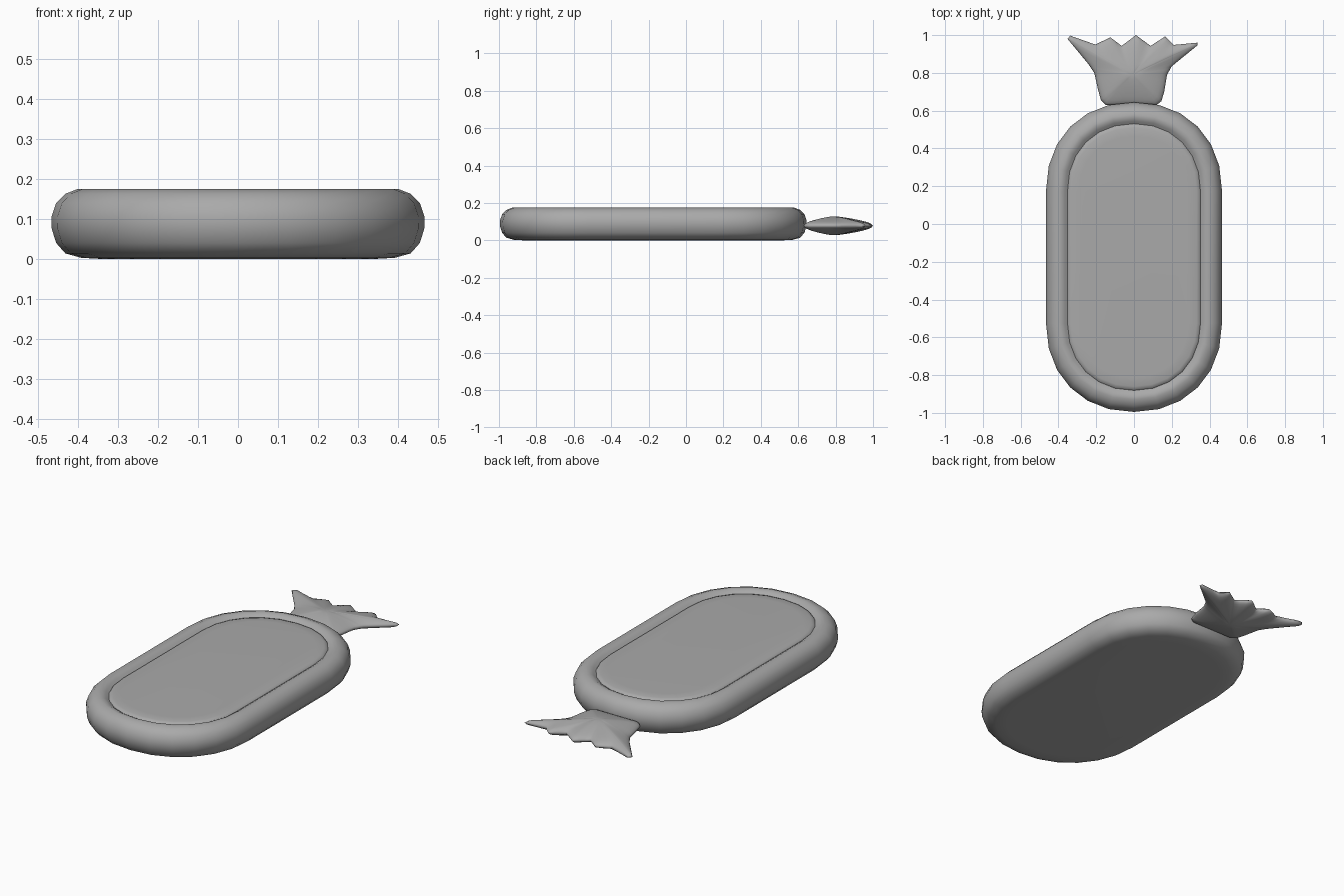
import bpy, bmesh, math
from mathutils import Vector
from mathutils.geometry import intersect_point_line

cube = bpy.data.objects.get("Cube")
if cube:
    bpy.data.objects.remove(cube)

grey = bpy.data.materials.new("soft grey")
grey.use_nodes = True
COLOUR = (0.4, 0.4, 0.4, 1)
grey.diffuse_color = COLOUR
grey.node_tree.nodes["Principled BSDF"].inputs["Base Color"].default_value = COLOUR


def finish(name, bm, angle):
    bmesh.ops.remove_doubles(bm, verts=bm.verts, dist=0.0001)
    bmesh.ops.recalc_face_normals(bm, faces=bm.faces)
    mesh = bpy.data.meshes.new(name)
    bm.to_mesh(mesh)
    bm.free()
    mesh.materials.append(grey)
    obj = bpy.data.objects.new(name, mesh)
    bpy.context.collection.objects.link(obj)
    bpy.ops.object.select_all(action='DESELECT')
    obj.select_set(True)
    bpy.context.view_layer.objects.active = obj
    bpy.ops.object.shade_smooth_by_angle(angle=math.radians(angle))
    return obj


def bridge(bm, a, b):
    n = len(a)
    for i in range(n):
        bm.faces.new((a[i], a[(i + 1) % n], b[(i + 1) % n], b[i]))


def stadium(inset, z, steps=6):
    """Long rounded outline: two softened half rounds joined by straight sides."""
    power = 2 / 2.15
    points = []
    for end, centre in ((1, 0.175), (-1, -0.525)):
        for i in range(2 * steps + 1):
            t = math.pi * i / (2 * steps)
            c, s = math.cos(t), math.sin(t)
            x = math.copysign(abs(c) ** power, c) * (0.466 - inset)
            y = abs(s) ** power * (0.47 - inset)
            points.append((end * x, centre + end * y, z))
    return points


# Inflated body: (inset, height) from the underside, round the rim, to the panel
profile = [(0.13, 0.0), (0.075, 0.003), (0.035, 0.014), (0.012, 0.04),
           (0.001, 0.075), (0.0, 0.105), (0.012, 0.14), (0.035, 0.163),
           (0.066, 0.175), (0.085, 0.174), (0.1, 0.166), (0.114, 0.156),
           (0.119, 0.162), (0.135, 0.167), (0.18, 0.169)]
bm = bmesh.new()
rings = [[bm.verts.new(p) for p in stadium(d, z)] for d, z in profile]
for lower, upper in zip(rings, rings[1:]):
    bridge(bm, lower, upper)
bm.faces.new(rings[0])
bm.faces.new(rings[-1])
finish("float_body", bm, 50)

# Leafy crown: puffed leaf outline, thickest away from its edge
outline = [(-0.15, 0.63), (-0.175, 0.655), (-0.19, 0.71), (-0.21, 0.8),
           (-0.24, 0.845), (-0.352, 0.98), (-0.338, 0.997), (-0.205, 0.95),
           (-0.125, 0.988), (-0.065, 0.943), (0.01, 1.0), (0.088, 0.943),
           (0.165, 0.993), (0.21, 0.948), (0.335, 0.96), (0.335, 0.945),
           (0.2, 0.835), (0.175, 0.79), (0.16, 0.7), (0.145, 0.65), (0.12, 0.63)]
corners = [Vector((x, y, 0)) for x, y in outline]
edges = list(zip(corners, corners[1:] + corners[:1]))
edge_points = [a.lerp(b, k / 3) for a, b in edges for k in range(3)]
middle = Vector((-0.01, 0.79, 0))
MID_Z = 0.078


def edge_distance(p):
    best = 1.0
    for a, b in edges:
        q, t = intersect_point_line(p, a, b)
        best = min(best, (p - a.lerp(b, max(0, min(1, t)))).length)
    return best


def half_thickness(p):
    return 0.004 + 0.049 * min(1, edge_distance(p) / 0.15) ** 0.65


bm = bmesh.new()
scales = (1, 0.97, 0.92, 0.84, 0.72, 0.55, 0.35, 0.15)
for side in (1, -1):
    rings = []
    for s in scales:
        ring = []
        for p in edge_points:
            q = middle.lerp(p, s)
            h = 0 if s == 1 else half_thickness(q)
            ring.append(bm.verts.new((q.x, q.y, MID_Z + side * h)))
        rings.append(ring)
    for outer, inner in zip(rings, rings[1:]):
        bridge(bm, outer, inner)
    tip = bm.verts.new((middle.x, middle.y, MID_Z + side * half_thickness(middle)))
    last = rings[-1]
    for i in range(len(last)):
        bm.faces.new((last[i], last[(i + 1) % len(last)], tip))
# Soften the ridges between the leaves
inside = [v for v in bm.verts if abs(v.co.z - MID_Z) > 0.001]
for _ in range(4):
    bmesh.ops.smooth_vert(bm, verts=inside, factor=0.5, use_axis_z=True)
finish("leaf_crown", bm, 80)
